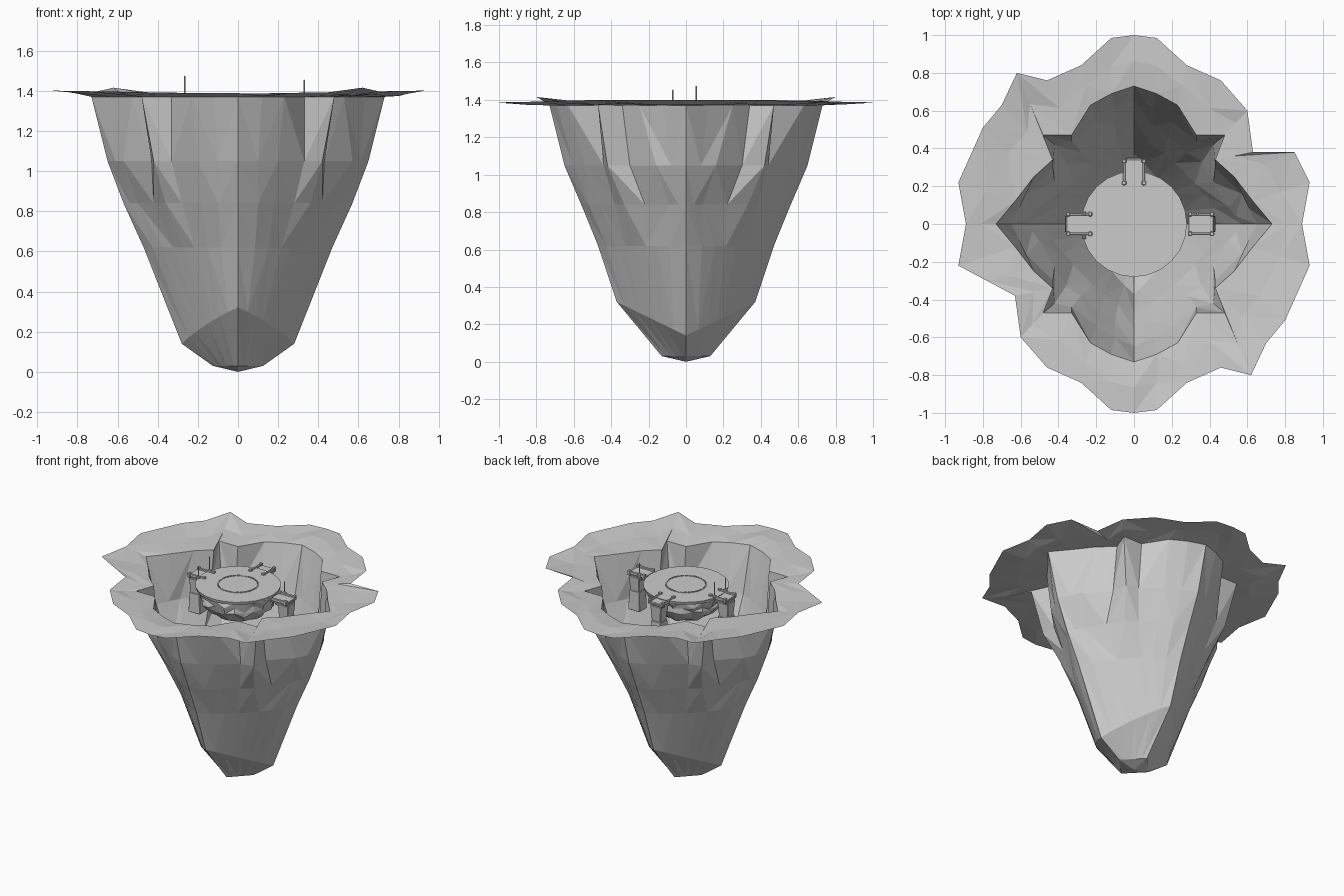
import bpy, bmesh, math, random
from mathutils import Matrix, Vector

random.seed(4)
cube = bpy.data.objects.get("Cube")
if cube:
    bpy.data.objects.remove(cube, do_unlink=True)

stone = bpy.data.materials.new("grey stone")
stone.use_nodes = True
stone.diffuse_color = (0.6, 0.6, 0.6, 1)
stone.node_tree.nodes["Principled BSDF"].inputs["Base Color"].default_value = (0.6, 0.6, 0.6, 1)


def finish(bm, name):
    """Turn a bmesh into a named, flat shaded stone object."""
    bmesh.ops.recalc_face_normals(bm, faces=bm.faces)
    mesh = bpy.data.meshes.new(name)
    bm.to_mesh(mesh)
    bm.free()
    mesh.materials.append(stone)
    obj = bpy.data.objects.new(name, mesh)
    bpy.context.scene.collection.objects.link(obj)
    return obj


def bridge(bm, lower, upper):
    """Skin two vertex rings with triangles of alternating direction."""
    count = len(lower)
    for i in range(count):
        j = (i + 1) % count
        a, b, c, d = lower[i], lower[j], upper[j], upper[i]
        pair = ((a, b, c), (a, c, d)) if i % 2 else ((a, b, d), (b, c, d))
        for tri in pair:
            bm.faces.new(tri)


def box(bm, size, centre, taper=1.0):
    """Add a box whose lower end is scaled by taper."""
    verts = bmesh.ops.create_cube(bm, size=1)["verts"]
    for v in verts:
        k = taper if v.co.z < 0 else 1.0
        v.co = Vector((v.co.x * size[0] * k, v.co.y * size[1] * k, v.co.z * size[2])) + Vector(centre)
    return verts


def mirror_ring(quarter):
    """Mirror a quarter outline into a closed ring."""
    half = quarter + [(-x, y) for x, y in quarter[-2::-1]]
    return half + [(-x, -y) for x, y in half[1:-1]]


def diamond_quarter(rx, ry, power):
    """Quarter of a rounded diamond, power 1 being a straight sided one."""
    points = []
    for i in range(9):
        a = math.pi / 2 * i / 8
        c, s = math.cos(a), max(math.sin(a), 0)
        k = (c ** power + s ** power) ** (-1 / power)
        points.append((rx * c * k, ry * s * k))
    return points


# Crater walls, upper part: lobes with folded corners
upper_walls = [
    (.84, [(.57, 0), (.54, .04), (.5, .09), (.42, .22), (.36, .33),
           (.28, .38), (.18, .46), (.1, .52), (0, .56)]),
    (1.05, [(.65, 0), (.61, .08), (.57, .16), (.43, .3), (.42, .42),
            (.33, .44), (.2, .54), (.1, .6), (0, .65)]),
    (1.37, [(.73, 0), (.63, .12), (.53, .25), (.43, .34), (.48, .47),
            (.33, .47), (.23, .63), (.12, .69), (0, .73)])]

# Crater walls, lower part: x radius, y radius, power, height at x, height at y
lower_walls = [(.125, .13, 1, .03, .03), (.28, .37, 1.15, .14, .32), (.47, .47, 1.25, .62, .62)]

# Ragged outer edge of the ground: one half, turned to make the other
edge = [(.89, 0), (.93, .22), (.85, .38), (.63, .38), (.6, .6), (.46, .76), (.28, .84), (.12, .985),
        (0, 1), (-.12, .985), (-.28, .84), (-.46, .76), (-.62, .8), (-.7, .63), (-.8, .51), (-.93, .22)]
edge += [(-x, -y) for x, y in edge]
edge[18] = (-.78, -.3)

bm = bmesh.new()
rings = []
for rx, ry, power, zx, zy in lower_walls:
    rings.append([bm.verts.new((x, y, zx + (zy - zx) * abs(y) / ry))
                  for x, y in mirror_ring(diamond_quarter(rx, ry, power))])
for z, quarter in upper_walls:
    rings.append([bm.verts.new((x, y, z)) for x, y in mirror_ring(quarter)])

# Ground around the opening, with a slightly uneven middle
middle, outer = [], []
for i, (v, (ex, ey)) in enumerate(zip(rings[-1], edge)):
    middle.append(bm.verts.new(((v.co.x + ex) / 2, (v.co.y + ey) / 2, 1.383 + random.uniform(-.012, .008))))
    spike = .02 if i in (12, 28) else 0
    outer.append(bm.verts.new((ex, ey, 1.385 + .017 * abs(ex) + spike)))
rings += [middle, outer]
for low, high in zip(rings, rings[1:]):
    bridge(bm, low, high)
tip = bm.verts.new((0, 0, 0))
for i, v in enumerate(rings[0]):
    bm.faces.new((tip, rings[0][(i + 1) % len(rings[0])], v))
finish(bm, "crater")

# Round platform top
bm = bmesh.new()
bmesh.ops.create_cone(bm, cap_ends=True, segments=24, radius1=.275, radius2=.28, depth=.02,
                      matrix=Matrix.Translation((0, 0, 1.357)))
finish(bm, "platform")

# Rough rock under the platform
bm = bmesh.new()
rock = []
for radius, z in [(.27, 1.348), (.26, 1.31), (.25, 1.27), (.225, 1.23), (.185, 1.19), (.1, 1.16)]:
    ring = []
    for i in range(24):
        a = math.tau * i / 24
        r = radius * random.uniform(.92, 1.03)
        ring.append(bm.verts.new((r * math.cos(a), r * math.sin(a), z + random.uniform(-.008, .008))))
    rock.append(ring)
for high, low in zip(rock, rock[1:]):
    bridge(bm, low, high)
bm.faces.new(rock[-1])
finish(bm, "platform_rock")

# Ring of small stones on the platform
bm = bmesh.new()
for i in range(32):
    turn = Matrix.Rotation(math.tau * i / 32, 4, "Z")
    stones = box(bm, (.008, .02, random.uniform(.003, .008)), (.13, 0, 1.369))
    bmesh.ops.transform(bm, matrix=turn, verts=stones)
finish(bm, "stone_ring")


def gate(name, distance, angle, posts):
    """Rock pillar carrying a small railed landing; posts are (side, height)."""
    bm = bmesh.new()
    box(bm, (.085, .085, .12), (.03, 0, 1.28), .8)
    box(bm, (.08, .075, .14), (.03, 0, 1.16), 1.15)
    box(bm, (.11, .1, .03), (.015, 0, 1.335), .8)
    box(bm, (.135, .1, .014), (0, 0, 1.355))
    for side in (-1, 1):
        box(bm, (.14, .014, .022), (0, side * .052, 1.363))
        for end in (-1, 1):
            box(bm, (.02, .022, .035), (end * .058, side * .052, 1.362))
    for side, top in posts:
        box(bm, (.008, .008, top - 1.34), (-.025, side, (top + 1.34) / 2))
        box(bm, (.022, .02, .03), (-.025, side, 1.365))
    place = Matrix.Rotation(angle, 4, "Z") @ Matrix.Translation((distance, 0, 0))
    bm.transform(place)
    obj = finish(bm, name)
    bevel = obj.modifiers.new("soft_edges", "BEVEL")
    bevel.width = .003
    bevel.segments = 1


gate("left_gate", .355, 0, [(.055, 1.455)])
gate("right_gate", .29, math.pi, [(-.055, 1.475), (.07, 1.455)])
gate("back_gate", .275, math.pi / 2, [])
